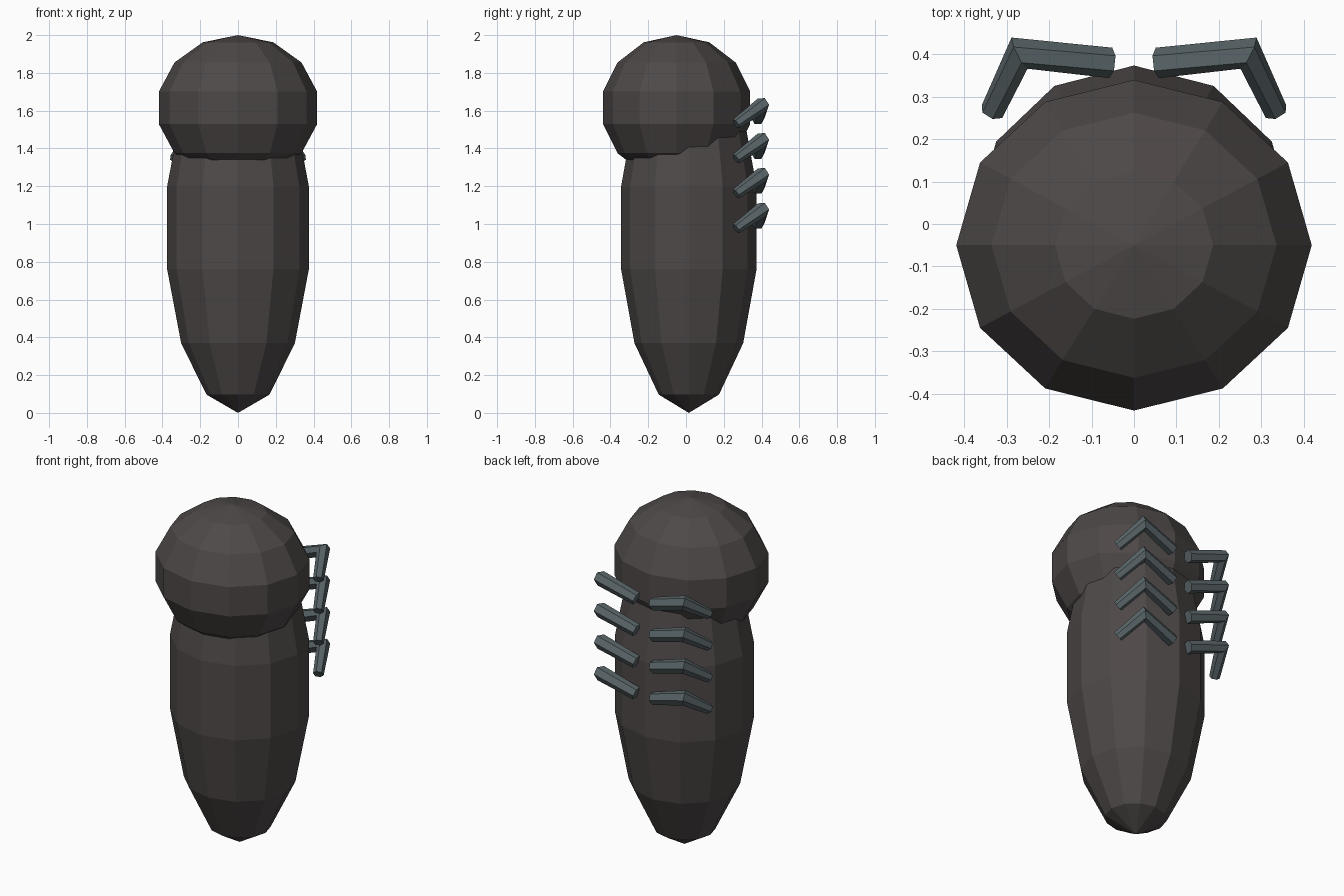
import bpy

if "Cube" in bpy.data.objects:
    bpy.data.objects.remove(bpy.data.objects["Cube"])


def material(name, color):
    mat = bpy.data.materials.new(name)
    mat.diffuse_color = (*color, 1)
    mat.use_nodes = True
    mat.node_tree.nodes["Principled BSDF"].inputs["Base Color"].default_value = mat.diffuse_color
    return mat


def ellipsoid(name, center, radii, mat):
    bpy.ops.mesh.primitive_uv_sphere_add(segments=12, ring_count=7, radius=1, location=center)
    obj = bpy.context.object
    obj.name = name
    obj.scale = radii
    bpy.ops.object.transform_apply(location=False, rotation=False, scale=True)
    obj.data.materials.append(mat)
    return obj


def bent_leg(name, points, mat):
    # six-sided tube along a bent path; (x, y, z, radius factor)
    curve = bpy.data.curves.new(name, 'CURVE')
    curve.dimensions = '3D'
    curve.bevel_depth = 0.036
    curve.bevel_resolution = 1
    curve.use_fill_caps = True
    spline = curve.splines.new('POLY')
    spline.points.add(len(points) - 1)
    for p, (x, y, z, r) in zip(spline.points, points):
        p.co = (x, y, z, 1)
        p.radius = r
    spline.use_smooth = False
    obj = bpy.data.objects.new(name, curve)
    bpy.context.collection.objects.link(obj)
    curve.materials.append(mat)
    return obj


shell = material("shell", (0.075, 0.066, 0.064))
leg_grey = material("leg_grey", (0.10, 0.13, 0.14))

# Long body and round head
ellipsoid("body", (0, 0.015, 0.98), (0.385, 0.368, 0.98), shell)
ellipsoid("head", (0, -0.05, 1.615), (0.43, 0.40, 0.385), shell)

# Four pairs of bent legs on the back
for i in range(4):
    drop = 0.185 * i
    for side, sx in (("right", 1), ("left", -1)):
        bent_leg(f"leg_{side}_{i + 1}", [
            (sx * 0.055, 0.38, 1.56 - drop, 1.0),
            (sx * 0.27, 0.403, 1.63 - drop, 1.15),
            (sx * 0.335, 0.265, 1.53 - drop, 0.8)], leg_grey)
